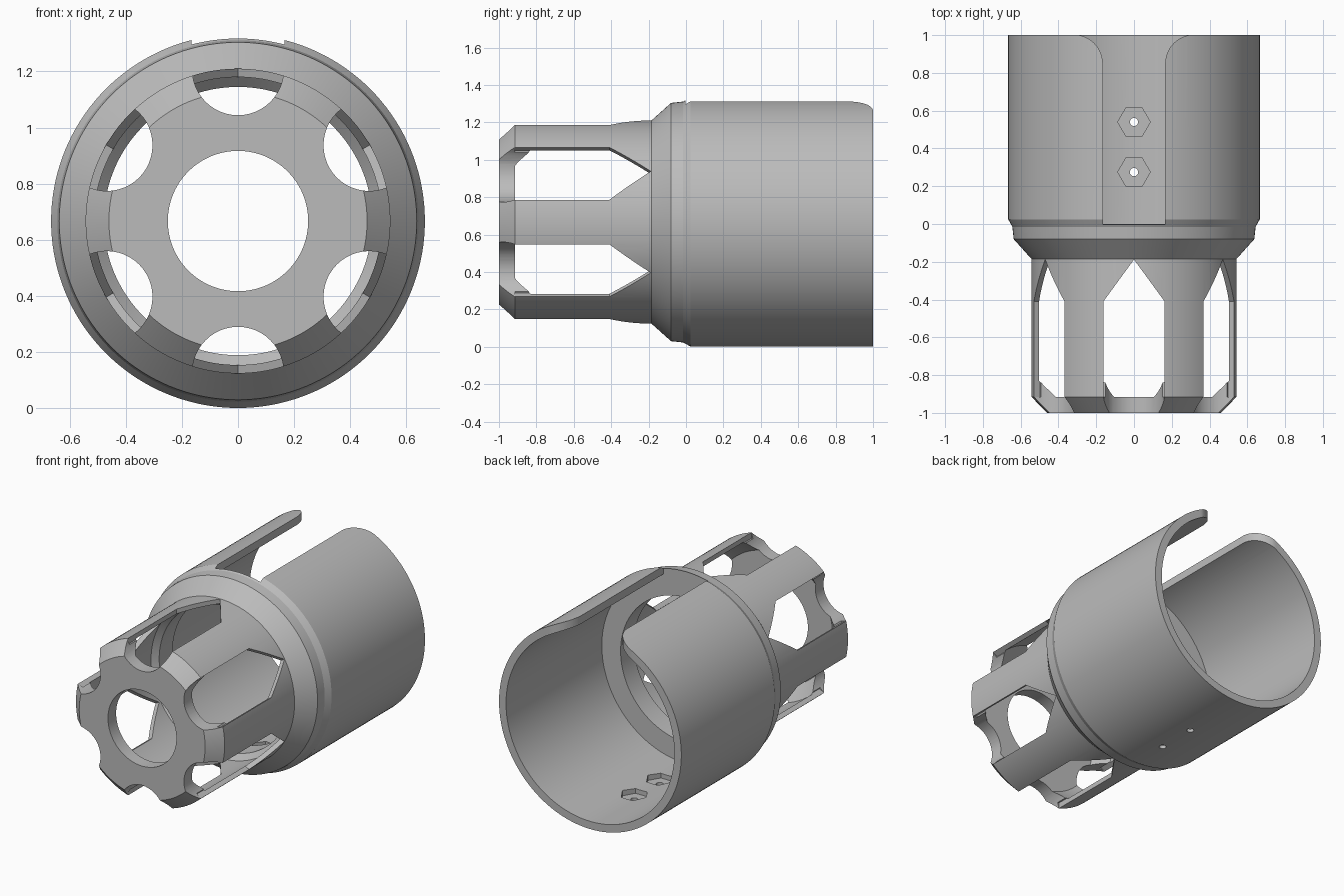
import bpy, bmesh, math
from mathutils import Matrix, Vector

cube = bpy.data.objects.get("Cube")
if cube:
    bpy.data.objects.remove(cube, do_unlink=True)

AXIS_Z = 0.667          # height of the centre line, which runs along y
SLOTS = 6

grey = bpy.data.materials.new("plain_grey")
grey.use_nodes = True
tone = (0.5, 0.5, 0.5, 1)
grey.diffuse_color = tone
grey.node_tree.nodes["Principled BSDF"].inputs["Base Color"].default_value = tone


def finish(name, bm):
    bmesh.ops.recalc_face_normals(bm, faces=bm.faces)
    mesh = bpy.data.meshes.new(name)
    bm.to_mesh(mesh)
    bm.free()
    mesh.materials.append(grey)
    obj = bpy.data.objects.new(name, mesh)
    bpy.context.collection.objects.link(obj)
    return obj


def lathe(name, profile, steps=144):
    """Turn a closed (y, radius) profile around the centre line."""
    bm = bmesh.new()
    rings = []
    for i in range(steps):
        a = math.tau * i / steps
        rings.append([bm.verts.new((r * math.sin(a), y, AXIS_Z + r * math.cos(a)))
                      for y, r in profile])
    n = len(profile)
    for i in range(steps):
        here, there = rings[i], rings[(i + 1) % steps]
        for j in range(n):
            k = (j + 1) % n
            bm.faces.new((here[j], here[k], there[k], there[j]))
    return finish(name, bm)


def prism(name, outline, low, high, matrix=Matrix()):
    """Extrude a flat (x, y) outline from low to high in z, then place it."""
    bm = bmesh.new()
    face = bm.faces.new([bm.verts.new((x, y, low)) for x, y in outline])
    top = bmesh.ops.extrude_face_region(bm, geom=[face])["geom"]
    verts = [v for v in top if isinstance(v, bmesh.types.BMVert)]
    bmesh.ops.translate(bm, verts=verts, vec=(0, 0, high - low))
    bmesh.ops.transform(bm, matrix=matrix, verts=bm.verts)
    return finish(name, bm)


def circle(radius, steps, x=0, y=0):
    return [(x + radius * math.cos(math.tau * i / steps),
             y + radius * math.sin(math.tau * i / steps)) for i in range(steps)]


def cut(body, cutter):
    mod = body.modifiers.new("cut", "BOOLEAN")
    mod.operation = "DIFFERENCE"
    mod.solver = "EXACT"
    mod.object = cutter
    bpy.context.view_layer.objects.active = body
    bpy.ops.object.modifier_apply(modifier=mod.name)
    bpy.data.objects.remove(cutter, do_unlink=True)


# Turned body: slotted cage, flared collar and open sleeve
outer = [(-1, 0.25), (-1, 0.46), (-0.915, 0.543), (-0.185, 0.543),
         (-0.08, 0.637), (-0.015, 0.644), (0.025, 0.666), (1, 0.666)]
inner = [(1, 0.615), (0, 0.615), (0, 0.478), (-0.14, 0.478),
         (-0.175, 0.513), (-0.83, 0.513), (-0.915, 0.43), (-0.915, 0.25)]
body = lathe("slotted_housing", outer + inner)

# Pointed side slots and round scallops in the front plate
slot = [(-0.162, -0.915), (0.162, -0.915), (0.162, -0.41), (0, -0.188), (-0.162, -0.41)]
centre = Matrix.Translation((0, 0, AXIS_Z))
along_y = Matrix.Rotation(math.pi / 2, 4, "X")
for i in range(SLOTS):
    turn = centre @ Matrix.Rotation(math.tau * i / SLOTS, 4, "Y")
    cut(body, prism("slot_cutter", slot, 0.48, 0.7, turn))
    cut(body, prism("scallop_cutter", circle(0.163, 48, y=0.54), 0.8, 1.1, turn @ along_y))

# Long opening on top of the sleeve, with rounded rear corners
half, flare = 0.165, 0.155
side = [(half, -0.003)]
for i in range(13):
    t = math.pi / 2 * i / 12
    side.append((half + flare - flare * math.cos(t), 0.848 + flare * math.sin(t)))
side.append((half + flare, 1.1))
opening = side + [(-x, y) for x, y in reversed(side)]
cut(body, prism("opening_cutter", opening, 0.8, 1.5))

# Nut pockets and bolt holes in the sleeve floor
for y in (0.275, 0.54):
    cut(body, prism("pocket_cutter", circle(0.086, 6, y=y), 0.022, 0.2))
    cut(body, prism("bolt_cutter", circle(0.022, 24, y=y), -0.1, 0.2))

# Smooth round walls, crisp edges
bpy.ops.object.select_all(action="DESELECT")
body.select_set(True)
bpy.context.view_layer.objects.active = body
bpy.ops.object.shade_smooth_by_angle(angle=math.radians(20))
